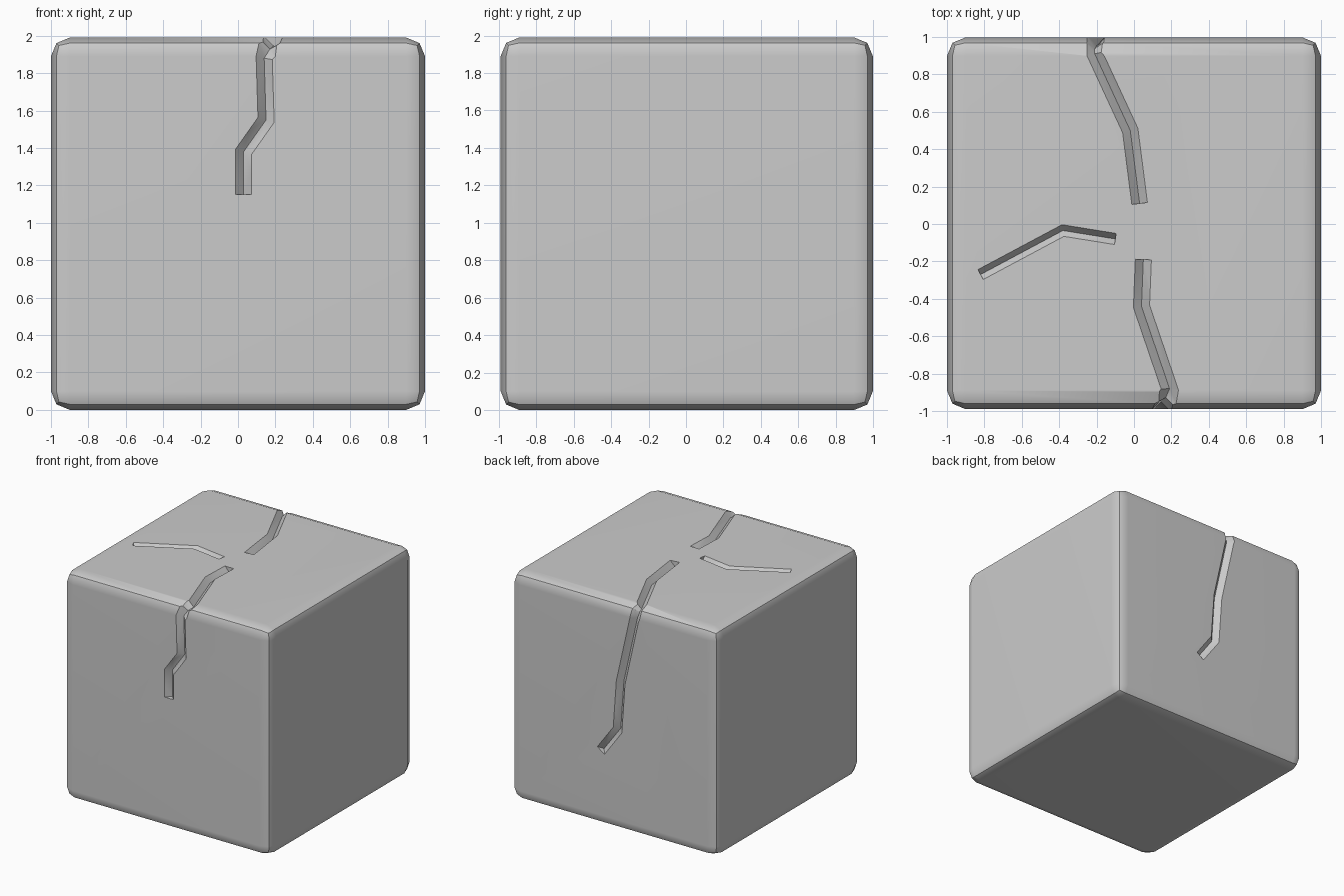
import bpy
import bmesh
from mathutils import Vector

if "Cube" in bpy.data.objects:
    bpy.data.objects.remove(bpy.data.objects["Cube"])

X0, X1 = -1.0, 1.0
Y0, Y1 = -0.99, 0.998
TOP = 1.99


def activate(obj):
    bpy.ops.object.select_all(action='DESELECT')
    obj.select_set(True)
    bpy.context.view_layer.objects.active = obj


# Stone block with two-step rounded edges
bpy.ops.mesh.primitive_cube_add(size=1, location=((X0 + X1) / 2, (Y0 + Y1) / 2, TOP / 2))
block = bpy.context.object
block.name = "cracked_stone_block"
block.scale = (X1 - X0, Y1 - Y0, TOP)
bpy.ops.object.transform_apply(location=True, scale=True)
bev = block.modifiers.new("rounded_edges", 'BEVEL')
bev.width = 0.1
bev.segments = 2
bpy.ops.object.modifier_apply(modifier=bev.name)


def top(x, y):
    return Vector((x, y, TOP)), Vector((0, 0, 1))


def front(x, z):
    return Vector((x, Y0, z)), Vector((0, -1, 0))


def back(x, z):
    return Vector((x, Y1, z)), Vector((0, 1, 0))


def rim(x, side):
    # point on the middle line of the rounded top edge
    y = Y0 + 0.03 if side < 0 else Y1 - 0.03
    return Vector((x, y, TOP - 0.03)), Vector((0, side, 1)).normalized()


def crack_cutter(name, path, half, depth, lift=0.03):
    """V-shaped strip swept along surface points, mitred at each kink."""
    bm = bmesh.new()
    rings = []
    for i, (p, n) in enumerate(path):
        dirs = []
        for a, b in ((i - 1, i), (i, i + 1)):
            if a >= 0 and b < len(path):
                d = path[b][0] - path[a][0]
                dirs.append((d - n * d.dot(n)).normalized())
        t = sum(dirs, Vector()).normalized()
        s = n.cross(t)
        w = half * (1 + lift / depth) / max(0.6, t.dot(dirs[0]))
        rings.append([bm.verts.new(v) for v in
                      (p + n * lift - s * w, p - n * depth, p + n * lift + s * w)])
    for a, b in zip(rings, rings[1:]):
        for j in range(3):
            k = (j + 1) % 3
            bm.faces.new((a[j], a[k], b[k], b[j]))
    bm.faces.new(rings[0])
    bm.faces.new(rings[-1])
    bmesh.ops.triangulate(bm, faces=bm.faces[:])
    bmesh.ops.recalc_face_normals(bm, faces=bm.faces[:])
    mesh = bpy.data.meshes.new(name)
    bm.to_mesh(mesh)
    bm.free()
    obj = bpy.data.objects.new(name, mesh)
    bpy.context.collection.objects.link(obj)
    obj.hide_render = True
    return obj


# Cracks over the front edge, over the back edge, and alone on the top
cracks = [
    ("front_crack", [top(0.05, -0.19), top(0.04, -0.44), top(0.19, -0.88), rim(0.17, -1),
                     front(0.14, 1.88), front(0.15, 1.55), front(0.03, 1.38),
                     front(0.03, 1.15)], 0.043, 0.045),
    ("back_crack", [top(0.03, 0.11), top(-0.02, 0.50), top(-0.21, 0.91), rim(-0.21, 1),
                    back(-0.20, 1.88), back(-0.07, 1.30), back(-0.04, 0.88),
                    back(0.12, 0.66)], 0.042, 0.045),
    ("top_crack", [top(-0.82, -0.27), top(-0.38, -0.035), top(-0.10, -0.08)], 0.03, 0.04),
]
for spec in cracks:
    cutter = crack_cutter(*spec)
    activate(block)
    mod = block.modifiers.new(spec[0], 'BOOLEAN')
    mod.operation = 'DIFFERENCE'
    mod.solver = 'EXACT'
    mod.object = cutter
    bpy.ops.object.modifier_apply(modifier=mod.name)
    bpy.data.objects.remove(cutter)

# Shading: soft into the edges, crisp along the middle of each edge
activate(block)
bpy.ops.object.shade_smooth_by_angle(angle=0.52)
weighted = block.modifiers.new("flat_sides", 'WEIGHTED_NORMAL')
weighted.keep_sharp = True
